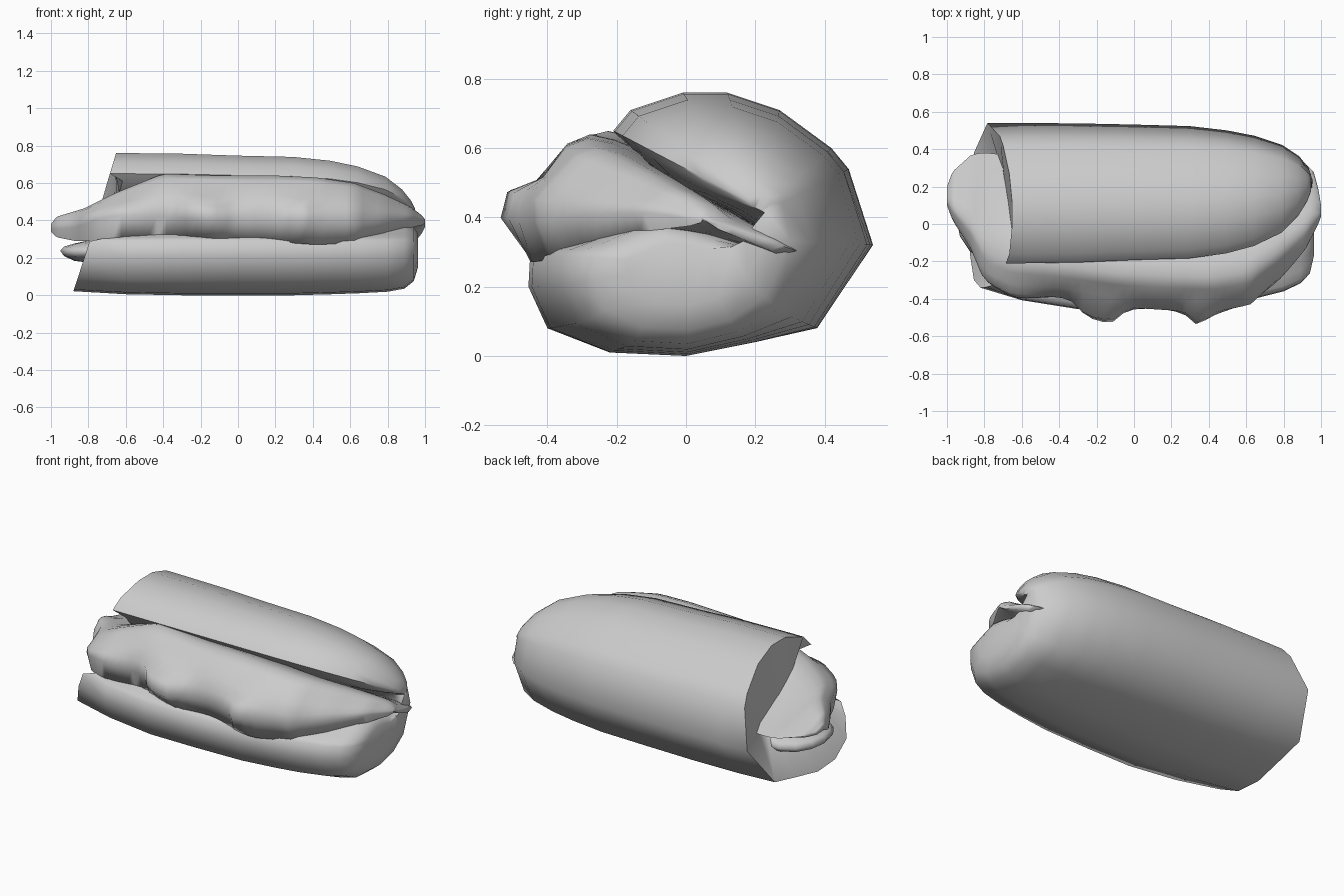
import bpy, bmesh, math

cube = bpy.data.objects.get("Cube")
if cube:
    bpy.data.objects.remove(cube)

grey = bpy.data.materials.new("plain grey")
grey.use_nodes = True
grey.diffuse_color = (0.6, 0.6, 0.6, 1)
grey.node_tree.nodes["Principled BSDF"].inputs["Base Color"].default_value = (0.6, 0.6, 0.6, 1)


def finish(name, bm, angle):
    bmesh.ops.recalc_face_normals(bm, faces=bm.faces)
    mesh = bpy.data.meshes.new(name)
    bm.to_mesh(mesh)
    bm.free()
    obj = bpy.data.objects.new(name, mesh)
    bpy.context.collection.objects.link(obj)
    mesh.materials.append(grey)
    bpy.ops.object.select_all(action='DESELECT')
    obj.select_set(True)
    bpy.context.view_layer.objects.active = obj
    bpy.ops.object.shade_smooth_by_angle(angle=math.radians(angle))


def loft(name, rings, angle, strip_cap=False):
    """Bridge closed rings of points and cap both ends."""
    bm = bmesh.new()
    loops = [[bm.verts.new(p) for p in ring] for ring in rings]
    n = len(loops[0])
    for a, b in zip(loops, loops[1:]):
        for i in range(n):
            j = (i + 1) % n
            bm.faces.new((a[i], a[j], b[j], b[i]))
    for end in (loops[0], loops[-1]):
        if strip_cap:
            for i in range(n // 2 - 1):
                bm.faces.new((end[i], end[i + 1], end[n - 2 - i], end[n - 1 - i]))
        else:
            bm.faces.new(end)
    finish(name, bm, angle)


def lerp(a, b, t):
    return a + (b - a) * t


def sample(table, x):
    """Linear interpolation in rows of (x, values...)."""
    for a, b in zip(table, table[1:]):
        if x <= b[0]:
            t = max(0, (x - a[0]) / (b[0] - a[0]))
            return [lerp(p, q, t) for p, q in zip(a[1:], b[1:])]
    return table[-1][1:]


# Folded loaf: outer crust and inner cut side of a C-shaped section, front lip to front lip
outer = [(-.45, .29), (-.455, .2), (-.40, .08), (-.22, .01), (0, 0), (.2, .04), (.38, .08), (.54, .32),
         (.47, .54), (.42, .6), (.27, .71), (.12, .76), (-.01, .76), (-.16, .71), (-.21, .65)]
inner = [(-.42, .31), (-.36, .33), (-.27, .36), (-.14, .40), (0, .385), (.12, .36), (.24, .325), (.31, .31),
         (.26, .34), (.2, .37), (.12, .42), (.03, .46), (-.05, .5), (-.12, .55), (-.18, .61)]
# x, lower lobe width, lower lobe height, upper lobe scale
taper = [(-.85, .76, .92, 1), (-.6, .9, .98, 1), (-.3, 1, 1, .99), (0, 1, 1, .96), (.3, .98, 1, .94),
         (.5, .93, .98, .88), (.65, .88, .96, .79), (.8, .8, .93, .63), (.89, .71, .87, .43),
         (.94, .6, .72, .25), (.962, .4, .45, .12)]
rings = []
for k, (x, wide, tall, upper) in enumerate(taper):
    halves = []
    for side, points in enumerate((outer, inner)):
        half = []
        for i, (y, z) in enumerate(points):
            up = min(1, max(0, (i - 5) / 4))
            cy, cz = lerp(.02, .23, up), lerp(.27, .42, up)
            narrow = 1 if x < 0 and y > .04 else wide
            # slanted, hollowed cut at the open end
            px = -.88 + .3 * z + .08 * side if k == 0 else x * lerp(1, .985, up)
            half.append((px, cy + (y - cy) * lerp(narrow, upper, up), cz + (z - cz) * lerp(tall, upper, up)))
        halves.append(half)
    rings.append(halves[0] + halves[1][::-1])
loft("folded_loaf", rings, 60, True)

# Filling: x, front y, back y, middle z, top z, bottom z
fill = [(-1, .1, .2, .36, .38, .34), (-.97, .02, .28, .36, .42, .31), (-.87, -.14, .37, .37, .45, .29),
        (-.82, -.27, .38, .39, .465, .29), (-.77, -.33, .38, .41, .49, .29), (-.65, -.38, .36, .44, .55, .31),
        (-.4, -.4, .34, .44, .65, .3),
        (-.1, -.45, .33, .42, .64, .29), (.2, -.47, .33, .42, .64, .285), (.42, -.48, .33, .42, .63, .27),
        (.62, -.44, .33, .4, .6, .28), (.78, -.29, .33, .42, .54, .32), (.92, -.13, .32, .42, .475, .36),
        (.96, -.05, .28, .41, .445, .37), (.985, 0, .19, .4, .425, .375), (1, .04, .1, .395, .405, .385)]
rings = []
steps = 56
for k in range(steps + 1):
    x = -math.cos(math.pi * k / steps)
    yf, yb, zm, zt, zb = sample(fill, x)
    w = yb - yf
    ruffle = .012 * math.sin(13 * x) * min(1, 3 * (1 - abs(x)))
    hump = min(1, max(0, (zt - .44) / .18))
    # two lumps poke out of the front
    lump = .075 * math.exp(-((x + .19) / .12) ** 4) + .05 * math.exp(-((x - .34) / .05) ** 2)
    # the rear edge sinks into the fold towards the closed end
    back_z = lerp(.36, .3 + .35 * max(0, .33 - yb), min(1, (x + 1) / 1.7))
    slope = lerp(zt, back_z, .5)
    rings.append([(x, yf + ruffle - lump, zm - .1 * (zt - zm)), (x, yf + .01 * w - lump, lerp(zm, zt, .25)),
                  (x, yf + .08 * w, lerp(zm, zt, .5) + ruffle * hump), (x, yf + .16 * w, lerp(zt, zm, .12)),
                  (x, yf + .24 * w, zt), (x, yf + .33 * w, lerp(zt, back_z, .05)),
                  (x, yf + .43 * w, lerp(zt, back_z, .15)), (x, yf + .6 * w, lerp(slope, .46, hump)),
                  (x, yb - .1 * w, lerp(back_z, slope, .35)), (x, yb, back_z),
                  (x, yb - .1 * w, back_z - .015), (x, yf + .45 * w, lerp(zb, back_z, .3) + .05 * hump),
                  (x, yf + .16 * w, zb + .01), (x, yf + .05 * w + ruffle, zb)])
loft("filling", rings, 80)

# Thin lower slice showing at the open end
bm = bmesh.new()
bmesh.ops.create_uvsphere(bm, u_segments=16, v_segments=8, radius=1)
for v in bm.verts:
    x, y, z = v.co
    v.co = (-.7 + .25 * x, .03 + .25 * y, .25 + .065 * z + .02 * math.sin(2.5 * x))
finish("lower_slice", bm, 80)
